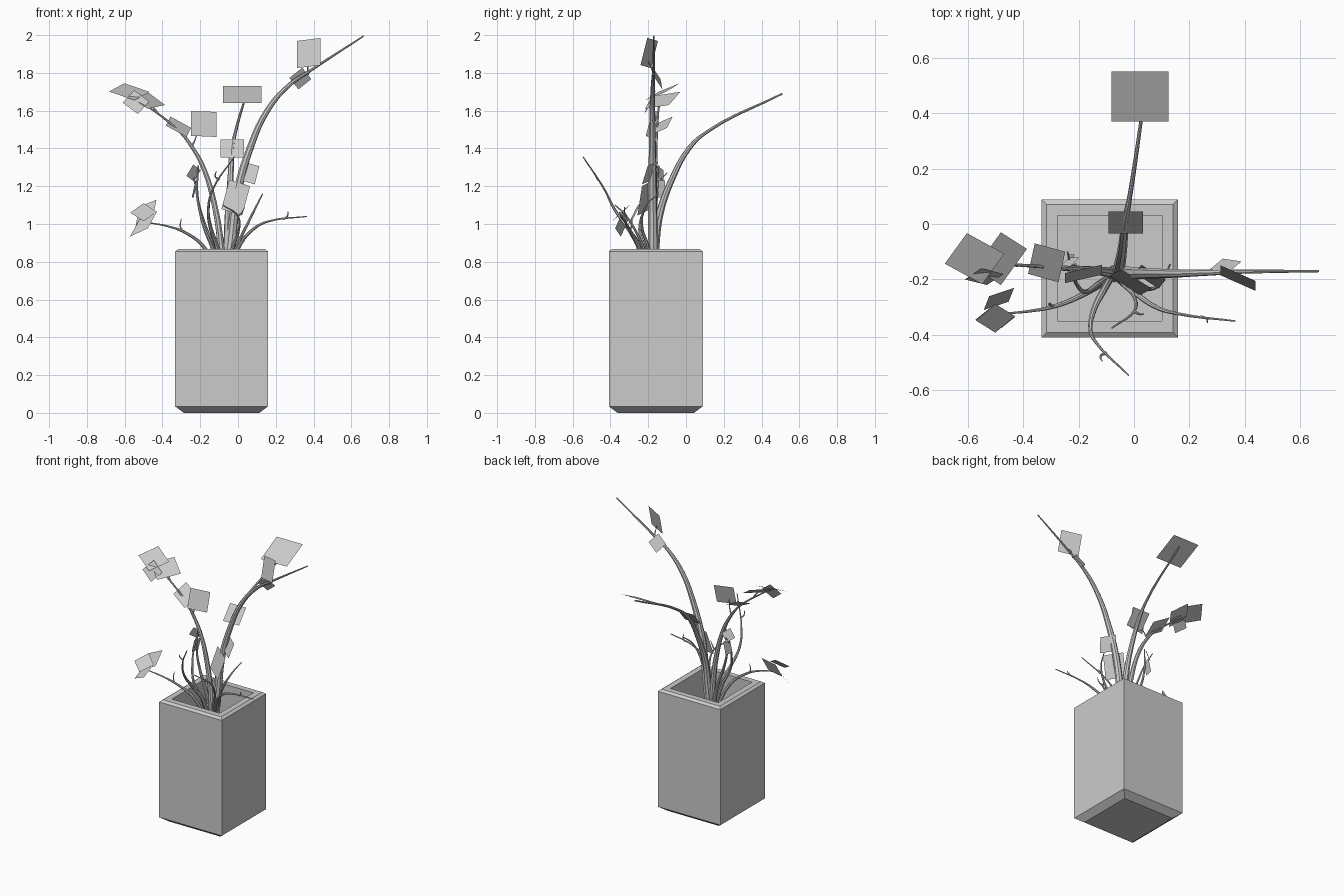
import bpy
from mathutils import Vector

SOIL_Z = 0.6
BASE = (-0.075, -0.18, SOIL_Z - 0.01)


def mesh_object(name, verts, faces):
    me = bpy.data.meshes.new(name)
    me.from_pydata(verts, [], faces)
    me.update()
    ob = bpy.data.objects.new(name, me)
    bpy.context.collection.objects.link(ob)
    return ob


def stem(name, points, r0, r1, rooted=True):
    """Smooth tapered tube through the points."""
    pts = ([BASE] if rooted else []) + points
    cu = bpy.data.curves.new(name, 'CURVE')
    cu.dimensions = '3D'
    cu.bevel_depth = 1.0
    cu.bevel_resolution = 2
    cu.resolution_u = 5
    cu.use_fill_caps = True
    sp = cu.splines.new('BEZIER')
    sp.bezier_points.add(len(pts) - 1)
    for i, (bp, p) in enumerate(zip(sp.bezier_points, pts)):
        bp.co = p
        bp.handle_left_type = bp.handle_right_type = 'AUTO'
        bp.radius = r0 + (r1 - r0) * i / (len(pts) - 1)
    ob = bpy.data.objects.new(name, cu)
    bpy.context.collection.objects.link(ob)
    bpy.ops.object.select_all(action='DESELECT')
    bpy.context.view_layer.objects.active = ob
    ob.select_set(True)
    bpy.ops.object.convert(target='MESH')
    bpy.ops.object.shade_smooth_by_angle()


def leaf(name, centre, u, v):
    """Flat card leaf spanned by two half-edge vectors."""
    c, u, v = Vector(centre), Vector(u), Vector(v)
    mesh_object(name, [c - u - v, c + u - v, c + u + v, c - u + v], [(0, 1, 2, 3)])


# Pot: stacked square rings, chamfered foot and rim, open top down to the soil
rings = [(0.2, 0), (0.246, 0.035), (0.246, 0.855), (0.228, 0.868),
         (0.188, 0.868), (0.188, SOIL_Z)]
verts, faces = [], [(3, 2, 1, 0)]
for h, z in rings:
    verts += [(-0.087 + sx * h, -0.16 + sy * h * 1.012, z)
              for sx, sy in ((-1, -1), (1, -1), (1, 1), (-1, 1))]
for k in range(len(rings) - 1):
    for i in range(4):
        a, b = 4 * k + i, 4 * k + (i + 1) % 4
        faces.append((a, b, b + 4, a + 4))
n = 4 * (len(rings) - 1)
faces.append((n, n + 1, n + 2, n + 3))
mesh_object("planter_pot", verts, faces)

# Thick stems
stem("tall_right_stem", [(-.04, -.175, .87), (0, -.178, 1.18), (.06, -.178, 1.39),
     (.155, -.178, 1.6), (.27, -.175, 1.735), (.38, -.172, 1.81), (.665, -.17, 1.995)], .03, .004)
stem("back_stem", [(-.055, -.165, .87), (-.05, -.14, 1.05), (-.04, -.075, 1.235),
     (-.03, .02, 1.405), (-.015, .1, 1.48), (.045, .51, 1.69)], .028, .005)
stem("left_stem", [(-.09, -.175, .87), (-.12, -.17, 1.08), (-.18, -.165, 1.29),
     (-.245, -.16, 1.41), (-.31, -.155, 1.49), (-.55, -.14, 1.675)], .022, .004)

# Thin stems
stem("front_stem", [(-.11, -.24, .87), (-.145, -.31, .98), (-.157, -.38, 1.08),
     (-.135, -.43, 1.18), (-.02, -.545, 1.355)], .015, .003)
stem("inner_stem_a", [(-.13, -.165, .87), (-.185, -.16, 1.02), (-.215, -.155, 1.15),
     (-.21, -.145, 1.31)], .014, .004)
stem("inner_stem_b", [(-.135, -.22, .87), (-.175, -.245, .97), (-.205, -.22, 1.08),
     (-.225, -.165, 1.2), (-.24, -.1, 1.27)], .012, .003)
stem("low_left_stem", [(-.175, -.25, .87), (-.28, -.295, .955), (-.36, -.312, .985),
     (-.49, -.325, 1.01)], .013, .003)
stem("low_right_stem", [(.0, -.245, .87), (.09, -.305, .98), (.165, -.325, 1.015),
     (.365, -.35, 1.04)], .013, .003)
stem("short_right_stem", [(-.01, -.2, .87), (.05, -.235, 1.0), (.1, -.21, 1.1),
     (.13, -.145, 1.16)], .012, .003)
stem("short_front_stem", [(-.03, -.225, .87), (0, -.26, .95), (0, -.315, 1.04),
     (-.08, -.375, 1.1)], .011, .003)

# Twigs
twigs = [
    [(-.29, -.298, .96), (-.305, -.29, .985), (-.3, -.285, 1.03)],
    [(.24, -.335, 1.025), (.26, -.34, 1.04), (.265, -.355, 1.065)],
    [(-.1, -.465, 1.235), (-.12, -.475, 1.25), (-.115, -.495, 1.28)],
    [(0, -.315, 1.04), (.02, -.325, 1.06), (.035, -.325, 1.09)],
    [(.37, -.172, 1.79), (.37, -.18, 1.82), (.37, -.2, 1.86)],
    [(-.245, -.16, 1.41), (-.23, -.165, 1.44), (-.21, -.185, 1.5)],
    [(-.42, -.15, 1.58), (-.46, -.14, 1.63), (-.5, -.125, 1.66)],
]
for i, t in enumerate(twigs):
    stem(f"twig_{i + 1}", t, .006, .002, rooted=False)

# Leaves: centre, half width vector, half length vector
leaves = [
    ((.022, .46, 1.685), (.1025, 0, 0), (0, .09, .045)),
    ((-.03, .005, 1.40), (.0625, 0, 0), (0, .04, .048)),
    ((.375, -.195, 1.905), (.063, -.028, .008), (0, .018, .072)),
    ((.33, -.15, 1.77), (.024, .02, -.03), (.034, -.005, .027)),
    ((.058, -.19, 1.27), (.043, -.028, -.012), (.012, .015, .048)),
    ((-.012, -.21, 1.14), (.055, -.035, -.017), (.021, .012, .078)),
    ((-.182, -.18, 1.53), (.067, .015, -.003), (0, .018, .066)),
    ((-.315, -.14, 1.515), (.055, -.015, -.03), (.012, .055, .024)),
    ((-.575, -.125, 1.70), (.0675, -.037, -.023), (.04, .055, .022)),
    ((-.48, -.125, 1.655), (.047, -.03, -.035), (.047, .065, .01)),
    ((-.54, -.19, 1.645), (.04, -.01, -.03), (.03, .02, .033)),
    ((-.5, -.34, 1.0), (.047, -.015, .022), (-.025, -.02, -.045)),
    ((-.5, -.34, 1.062), (.035, -.022, -.023), (.035, .03, .025)),
    ((-.487, -.27, 1.06), (.045, .015, .018), (.01, .025, .05)),
    ((-.235, -.14, 1.27), (.02, .02, -.015), (.018, 0, .03)),
    ((-.23, -.14, 1.185), (.005, .03, 0), (.01, 0, .045)),
]
for i, l in enumerate(leaves):
    leaf(f"leaf_{i + 1}", *l)
